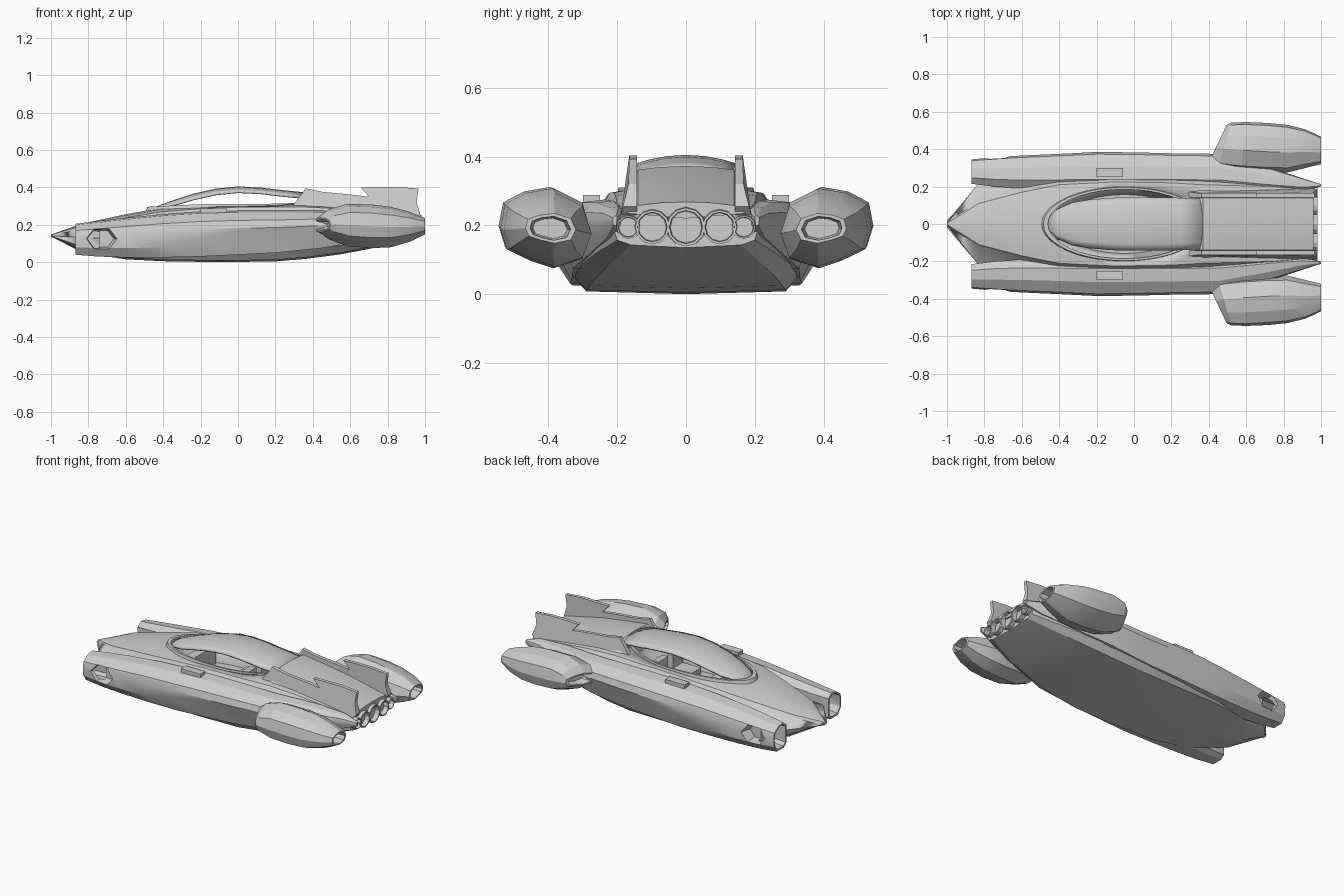
import bpy, bmesh, math
from mathutils import Vector

if "Cube" in bpy.data.objects:
    bpy.data.objects.remove(bpy.data.objects["Cube"])

grey = bpy.data.materials.new("light_grey")
grey.diffuse_color = (0.62, 0.62, 0.62, 1)
grey.use_nodes = True
grey.node_tree.nodes["Principled BSDF"].inputs["Base Color"].default_value = grey.diffuse_color


def make(name, bm, smooth=25):
    bmesh.ops.recalc_face_normals(bm, faces=bm.faces)
    me = bpy.data.meshes.new(name)
    bm.to_mesh(me)
    bm.free()
    me.materials.append(grey)
    ob = bpy.data.objects.new(name, me)
    bpy.context.collection.objects.link(ob)
    bpy.ops.object.select_all(action='DESELECT')
    ob.select_set(True)
    bpy.context.view_layer.objects.active = ob
    if smooth:
        bpy.ops.object.shade_smooth_by_angle(angle=math.radians(smooth))
    return ob


def hollow(ring, t, depth):
    """Inset lip and recessed ring for an open end."""
    c = sum((Vector(p) for p in ring), Vector()) / len(ring)
    lip = [Vector(p).lerp(c, t) for p in ring]
    return [lip, [p.lerp(c, 0.15) + Vector((depth, 0, 0)) for p in lip]]


def loft(name, rings, front=None, back=None, smooth=25):
    """Skin a row of rings; front/back = (inset, depth) hollows that end."""
    rings = list(rings)
    if front:
        rings = hollow(rings[0], front[0], front[1])[::-1] + rings
    if back:
        rings = rings + hollow(rings[-1], back[0], -back[1])
    bm = bmesh.new()
    vs = [[bm.verts.new(p) for p in r] for r in rings]
    n = len(vs[0])
    for a, b in zip(vs, vs[1:]):
        for i in range(n):
            j = (i + 1) % n
            bm.faces.new((a[i], a[j], b[j], b[i]))
    bm.faces.new(vs[0])
    bm.faces.new(vs[-1])
    return make(name, bm, smooth)


def apply(ob, mod):
    bpy.context.view_layer.objects.active = ob
    bpy.ops.object.modifier_apply(modifier=mod.name)


def mirror(ob):
    m = ob.modifiers.new("mirror", 'MIRROR')
    m.use_axis = (False, True, False)
    m.use_mirror_merge = False
    apply(ob, m)


def cut(ob, cutter):
    m = ob.modifiers.new("cut", 'BOOLEAN')
    m.operation = 'DIFFERENCE'
    m.solver = 'EXACT'
    m.object = cutter
    apply(ob, m)
    bpy.data.objects.remove(cutter)


def sym(x, half):
    """Closed ring from half a section, bottom centre to top centre."""
    return ([(x, y, z) for y, z in half] +
            [(x, -y, z) for y, z in half[-2:0:-1]])


def circle(x, y, z, r, n=12):
    return [(x, y + r * math.cos(2 * math.pi * i / n),
             z + r * math.sin(2 * math.pi * i / n)) for i in range(n)]


def box(name, lo, hi):
    return loft(name, [[(x, lo[1], lo[2]), (x, hi[1], lo[2]),
                        (x, hi[1], hi[2]), (x, lo[1], hi[2])]
                       for x in (lo[0], hi[0])], smooth=0)


# Central hull: x, bottom z, bottom y, side y, side z, shoulder y, shoulder z, top z
hull_st = [(-1.0, .138, .003, .005, .142, .003, .146, .148),
           (-.83, .05, .13, .22, .13, .11, .195, .207),
           (-.6, .015, .24, .27, .12, .17, .238, .256),
           (-.4, .005, .28, .32, .12, .21, .27, .292),
           (-.1, .0, .29, .34, .13, .225, .293, .315),
           (.2, .004, .29, .34, .14, .22, .295, .315),
           (.36, .017, .28, .335, .15, .21, .295, .32),
           (.55, .042, .26, .31, .16, .205, .285, .305),
           (.75, .08, .22, .27, .18, .2, .265, .28),
           (.95, .135, .16, .21, .19, .18, .245, .26)]
hull = loft("hull", [sym(x, [(0, zb), (yb, zb + .008), ((yb + ys) / 2 + .015, zb * .6 + zs * .4),
                             (ys, zs), (yt + .01, zt - .015), (yt, zt), (yt * .6, (zt + 2 * zc) / 3), (0, zc)])
                     for x, zb, yb, ys, zs, yt, zt, zc in hull_st])


def oval(z, k=1, n=40):
    return [(-.05 + .41 * k * math.cos(2 * math.pi * i / n),
             .185 * k * math.sin(2 * math.pi * i / n), z) for i in range(n)]


# Open cockpit tub
cut(hull, loft("tub_cutter", [oval(.15, .85), oval(.3), oval(.5)]))

# Raised cockpit rim
bm = bmesh.new()
rows = []
for k, dz in ((1, -.02), (1, .008), (1.06, .008), (1.09, -.02)):
    rows.append([bm.verts.new((x, y, .302 + dz - .05 * max(0, -x - .2) + .03 * max(0, x - .1)))
                 for x, y, _ in oval(0, k)])
for a, b in zip(rows, rows[1:] + rows[:1]):
    for i in range(40):
        j = (i + 1) % 40
        bm.faces.new((a[i], a[j], b[j], b[i]))
make("cockpit_rim", bm)

# Seats and dashboard
for s, side in ((1, "left"), (-1, "right")):
    box(side + "_seat_base", (-.02, s * .075 - .05, .15), (.13, s * .075 + .05, .19))
    box(side + "_seat_back", (.11, s * .075 - .05, .15), (.15, s * .075 + .05, .285))
box("dashboard", (-.3, -.12, .15), (-.24, .12, .27))

# Curved roof strip with open sides: x, half width, z
bm = bmesh.new()
rows = []
for x, w, z in [(-.46, .03, .288), (-.41, .08, .308), (-.33, .115, .337), (-.24, .13, .366),
                (-.12, .14, .393), (0, .143, .405), (.12, .143, .399), (.25, .14, .384), (.37, .135, .372)]:
    rows.append([bm.verts.new((x, w * t, z - .024 * t * t * min(1, w / .13)))
                 for t in (-1, -.75, -.4, 0, .4, .75, 1)])
for a, b in zip(rows, rows[1:]):
    for i in range(6):
        bm.faces.new((a[i], a[i + 1], b[i + 1], b[i]))
roof = make("roof", bm)
m = roof.modifiers.new("thickness", 'SOLIDIFY')
m.thickness = .012
apply(roof, m)

# Rear deck behind the cockpit: x, base y, base z, top y, top z
loft("rear_deck", [sym(x, [(0, .22), (yb, zb), (yt, zt), (yt * .5, zt + .008), (0, zt + .01)])
                   for x, yb, zb, yt, zt in [(.33, .2, .27, .14, .335), (.37, .2, .27, .14, .362),
                                             (.5, .19, .265, .14, .345), (.7, .18, .25, .14, .315),
                                             (.96, .175, .235, .14, .258)]])

# Shoulder rails ending in tail fins
prof = [(.29, .25), (.29, .3), (.345, .37), (.36, .395), (.45, .376), (.6, .362),
        (.70, .35), (.655, .40), (.85, .403), (.965, .393), (.955, .32), (.975, .255), (.95, .23)]
bm = bmesh.new()
f = bm.faces.new([bm.verts.new((x, .143, z)) for x, z in prof])
r = bmesh.ops.extrude_face_region(bm, geom=[f])
for v in r["geom"]:
    if isinstance(v, bmesh.types.BMVert):
        v.co.y += .022 + max(0, .33 - v.co.z) * .25
mirror(make("tail_fins", bm, 0))


def fender_ring(x, yi, yo, zb, zlo, zt):
    w, h = yo - yi, zt - zb
    return [(x, yi, zb + .02), (x, yi, zt - .15 * h), (x, yi + .25 * w, zt),
            (x, yi + .62 * w, zt - .04 * h), (x, yo - .06 * w, zt - .22 * h),
            (x, yo, zt - .4 * h), (x, yo - .03 * w, zlo), (x, yo - .25 * w, zb), (x, yi + .2 * w, zb)]


# Side fenders with open mouths, tapering to points at the tail
fender = loft("fenders", [fender_ring(*s) for s in [
    (-.87, .215, .345, .04, .08, .205), (-.75, .2, .357, .03, .075, .22),
    (-.6, .19, .366, .025, .075, .237), (-.4, .19, .375, .025, .08, .257),
    (-.2, .19, .385, .03, .13, .27), (0, .19, .383, .04, .165, .275),
    (.2, .19, .378, .05, .175, .275), (.45, .19, .375, .075, .18, .275),
    (.7, .18, .31, .12, .18, .272), (.9, .18, .245, .165, .2, .255),
    (1.0, .2, .213, .2, .208, .228)]], front=(.15, .13))

# Side scoops in the fenders
scoop = []
for y, k in ((.29, .75), (.42, 1.1)):
    scoop.append([(-.73 + k * .088 * math.cos(a * math.pi / 3), y,
                   .125 + k * .068 * math.sin(a * math.pi / 3)) for a in range(6)])
cut(fender, loft("scoop_cutter", scoop, smooth=0))
mirror(fender)

# Small boxes on the fenders
mirror(box("side_boxes", (-.2, .25, .25), (-.06, .3, .288)))


def pod_ring(x, yi, yo, zb, zt, slant):
    w, h = yo - yi, zt - zb
    shape = [(0, .45), (.1, .82), (.42, 1), (.72, .94), (.95, .8),
             (1, .5), (.93, .24), (.68, .1), (.42, 0), (.1, .12)]
    return [(x + slant * a, yi + a * w, zb + b * h) for a, b in shape]


# Rear outboard engine pods
mirror(loft("engine_pods", [pod_ring(*s) for s in [
    (.40, .33, .53, .16, .238, .095), (.45, .3, .542, .125, .28, .07), (.57, .285, .545, .085, .312, .03),
    (.72, .275, .54, .075, .308, 0), (.82, .275, .53, .08, .295, 0),
    (.92, .3, .505, .11, .268, 0), (1.0, .32, .467, .148, .235, 0)]],
    front=(.2, .06), back=(.2, .1), smooth=15))

# Rear exhaust nozzles
for i, (y, r) in enumerate([(0, .056), (.098, .05), (-.098, .05), (.168, .034), (-.168, .034)]):
    loft("nozzle_%d" % (i + 1), [circle(.86, y, .2, r * .9), circle(.93, y, .198, r * 1.05),
                                 circle(.98, y, .195, r)], back=(.14, .09))
